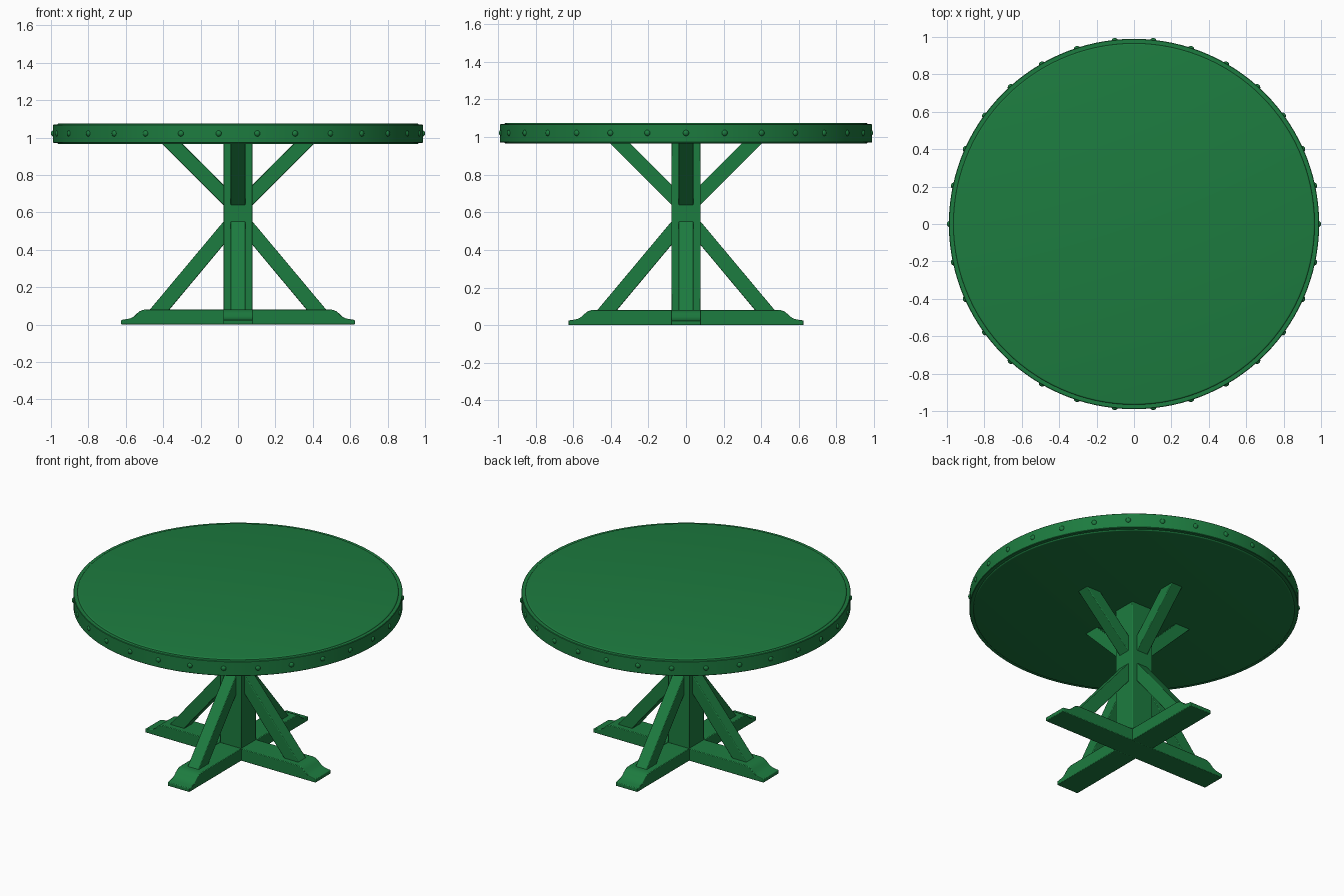
import bpy, bmesh
from math import pi, cos, sin, radians
from mathutils import Matrix

if "Cube" in bpy.data.objects:
    bpy.data.objects.remove(bpy.data.objects["Cube"])

mat = bpy.data.materials.new("green_paint")
mat.diffuse_color = (0.012, 0.2, 0.05, 1)
mat.use_nodes = True
mat.node_tree.nodes["Principled BSDF"].inputs["Base Color"].default_value = mat.diffuse_color


def make_object(name, bm, angle=None):
    bmesh.ops.recalc_face_normals(bm, faces=bm.faces)
    me = bpy.data.meshes.new(name)
    bm.to_mesh(me)
    bm.free()
    me.materials.append(mat)
    ob = bpy.data.objects.new(name, me)
    bpy.context.collection.objects.link(ob)
    if angle:
        bpy.ops.object.select_all(action='DESELECT')
        bpy.context.view_layer.objects.active = ob
        ob.select_set(True)
        bpy.ops.object.shade_smooth_by_angle(angle=radians(angle))
    return ob


def timber(name, profile, width, turn=0.0, bevel=0.004):
    """Extrude an x-z profile along y, centred, then turn it about z."""
    bm = bmesh.new()
    face = bm.faces.new([bm.verts.new((x, -width / 2, z)) for x, z in profile])
    ext = bmesh.ops.extrude_face_region(bm, geom=[face])
    verts = [v for v in ext["geom"] if isinstance(v, bmesh.types.BMVert)]
    bmesh.ops.translate(bm, verts=verts, vec=(0, width, 0))
    bm.transform(Matrix.Rotation(turn, 4, 'Z'))
    ob = make_object(name, bm, 30)
    mod = ob.modifiers.new("soft_edges", 'BEVEL')
    mod.width = bevel
    mod.segments = 2
    mod.limit_method = 'ANGLE'
    mod.angle_limit = radians(40)
    return ob


def lathe(name, profile, closed, steps=120):
    bm = bmesh.new()
    vs = [bm.verts.new((r, 0, z)) for r, z in profile]
    pairs = list(zip(vs, vs[1:])) + ([(vs[-1], vs[0])] if closed else [])
    edges = [bm.edges.new(p) for p in pairs]
    bmesh.ops.spin(bm, geom=vs + edges, axis=(0, 0, 1), cent=(0, 0, 0),
                   angle=2 * pi, steps=steps)
    bmesh.ops.remove_doubles(bm, verts=bm.verts, dist=1e-5)
    return make_object(name, bm, 35)


# Round slab with softened rims
R, lo, hi, b = 0.966, 0.965, 1.076, 0.008
arc = [(R - b + b * cos(a), b * sin(a)) for a in (i * pi / 8 for i in range(5))]
slab = [(0, lo)] + [(r, lo + b - s) for r, s in reversed(arc)]
slab += [(r, hi - b + s) for r, s in arc] + [(0, hi)]
lathe("table_top", slab, False)

# Band around the slab edge
lathe("rim_band", [(0.955, 0.972), (0.987, 0.972), (0.99, 0.975),
                   (0.99, 1.066), (0.987, 1.069), (0.955, 1.069)], True)

# Domed studs every 12 degrees
bm = bmesh.new()
for i in range(30):
    m = (Matrix.Rotation(i * pi / 15, 4, 'Z')
         @ Matrix.Translation((0.988, 0, 1.022))
         @ Matrix.Diagonal((0.012, 0.016, 0.016, 1)))
    bmesh.ops.create_uvsphere(bm, u_segments=16, v_segments=10, radius=1, matrix=m)
make_object("rim_studs", bm, 60)

# Centre post
timber("post", [(-0.078, 0.07), (0.078, 0.07), (0.078, 0.97), (-0.078, 0.97)], 0.156)

# Crossed feet with ogee ends: one through beam, two butted halves
ogee = [(0.625, 0.0), (0.625, 0.025), (0.592, 0.03), (0.572, 0.035), (0.555, 0.045),
        (0.54, 0.06), (0.525, 0.072), (0.508, 0.079), (0.49, 0.081)]
timber("foot_beam", ogee + [(-x, z) for x, z in reversed(ogee)], 0.16)
for name, turn in (("foot_front", -pi / 2), ("foot_back", pi / 2)):
    timber(name, ogee + [(0.075, 0.081), (0.075, 0.0)], 0.16, turn)

# Four lower and four upper diagonal braces
for i, side in enumerate(("right", "back", "left", "front")):
    turn = i * pi / 2
    timber("lower_brace_" + side,
           [(0.475, 0.076), (0.37, 0.076), (0.07, 0.435), (0.07, 0.56)], 0.082, turn)
    timber("upper_brace_" + side,
           [(0.408, 0.97), (0.3, 0.97), (0.07, 0.74), (0.07, 0.632)], 0.082, turn)
